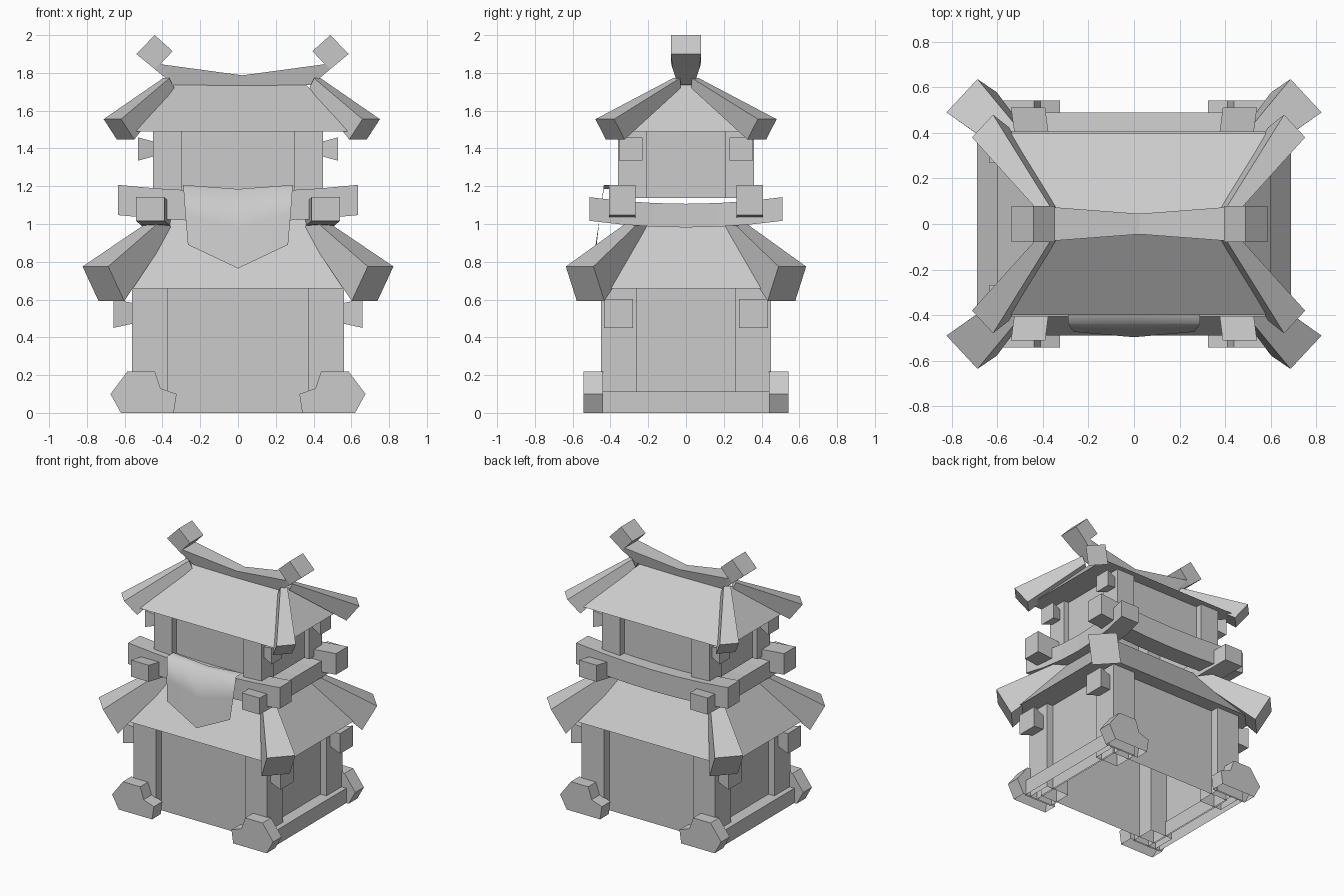
import bpy, bmesh
from mathutils import Vector

cube = bpy.data.objects.get("Cube")
if cube:
    bpy.data.objects.remove(cube)

grey = bpy.data.materials.new("plain_grey")
grey.use_nodes = True
COLOUR = (0.6, 0.6, 0.6, 1)
grey.diffuse_color = COLOUR
grey.node_tree.nodes["Principled BSDF"].inputs["Base Color"].default_value = COLOUR

SIDES = (-1, 1)
CORNERS = [(sx, sy) for sx in SIDES for sy in SIDES]


def finish(name, bm):
    bmesh.ops.recalc_face_normals(bm, faces=bm.faces)
    # Parts standing on the ground are open underneath
    under = [f for f in bm.faces if all(v.co.z < 0.001 for v in f.verts)]
    bmesh.ops.delete(bm, geom=under, context="FACES")
    mesh = bpy.data.meshes.new(name)
    bm.to_mesh(mesh)
    bm.free()
    mesh.materials.append(grey)
    obj = bpy.data.objects.new(name, mesh)
    bpy.context.collection.objects.link(obj)
    return obj


def loft(name, sections, capped=True):
    """Skin a row of closed cross-sections and cap both ends."""
    bm = bmesh.new()
    rings = [[bm.verts.new(p) for p in s] for s in sections]
    n = len(rings[0])
    for a, b in zip(rings, rings[1:]):
        for i in range(n):
            j = (i + 1) % n
            bm.faces.new((a[i], a[j], b[j], b[i]))
    if capped:
        bm.faces.new(rings[0])
        bm.faces.new(rings[-1])
    return finish(name, bm)


def rect(x, y, z):
    return [(-x, -y, z), (x, -y, z), (x, y, z), (-x, y, z)]


def box(name, x0, x1, y0, y1, z0, z1):
    return loft(name, [[(x0, y0, z), (x1, y0, z), (x1, y1, z), (x0, y1, z)]
                       for z in (z0, z1)])


def storey(name, x, y, z0, z1, post_x, post_y, wall_x, wall_y):
    """Recessed hollow walls with a square post on each corner."""
    loft(name + "_walls", [rect(wall_x, wall_y, z) for z in (z0, z1)],
         capped=False)
    for sx, sy in CORNERS:
        box(name + "_post", sx * post_x, sx * x, sy * post_y, sy * y, z0, z1)


def brackets(name, x0, x1, y, z, inner, outer):
    """Beam ends that flare outwards from the side posts."""
    for sx, sy in CORNERS:
        loft(name, [[(sx * x, sy * y + a * h, z + b * h)
                     for a, b in ((-1, -1), (1, -1), (1, 1), (-1, 1))]
                    for x, h in ((x0, inner), (x1, outer))])


def hip_beam(name, shift, start, end):
    """Flared beam; each end is (top centre, bottom centre, half width)."""
    for sx, sy in CORNERS:
        rings = []
        for top, bottom, w in (start, end):
            side = Vector((sx * w * 0.68, -sy * w * 0.73, 0))
            t = Vector((sx * top[0] + shift, sy * top[1], top[2]))
            b = Vector((sx * bottom[0] + shift, sy * bottom[1], bottom[2]))
            rings.append([t + side, t - side, b - side, b + side])
        loft(name, rings)


def sagging_beam(name, along_x, half, offset, width, bow, z, rise, height):
    """Beam whose ends curve upwards and bow sideways."""
    rings = []
    for i in range(-3, 4):
        t = i / 3
        s = t * t
        ring = []
        for a, b in ((-1, 0), (1, 0), (1, 1), (-1, 1)):
            across = offset + bow * s + a * width / 2
            p = (t * half, across) if along_x else (across, t * half)
            ring.append((*p, z + rise * s + b * height))
        rings.append(ring)
    loft(name, rings)


# Lower storey with its side sills and brackets
storey("lower_storey", 0.56, 0.45, 0, 0.658, 0.372, 0.26, 0.51, 0.385)
for sx in SIDES:
    box("side_sill", sx * 0.5, sx * 0.6, -0.45, 0.45, 0, 0.112)
brackets("lower_bracket", 0.56, 0.66, 0.357, 0.527, 0.055, 0.077)

# Carved corner feet
FOOT = [(0.62, 0), (0.675, 0.1), (0.585, 0.22), (0.44, 0.22),
        (0.41, 0.13), (0.325, 0.1), (0.34, 0)]
for sx, sy in CORNERS:
    loft("corner_foot", [[(sx * x, sy * y, z) for x, z in FOOT]
                         for y in (0.44, 0.543)])

# Lower roof and its hip beams
loft("lower_roof", [rect(0.69, 0.49, 0.658), rect(0.39, 0.21, 1.03)])
hip_beam("lower_hip_beam", 0, ((0.4, 0.235, 1.045), (0.375, 0.215, 0.965), 0.035),
         ((0.755, 0.563, 0.775), (0.67, 0.505, 0.592), 0.1))

# Balcony beams
for s in SIDES:
    sagging_beam("long_balcony_beam", True, 0.635, s * 0.337, 0.14, 0,
                 1.012, 0.035, 0.16)
    sagging_beam("short_balcony_beam", False, 0.512, s * 0.425, 0.15, s * 0.04,
                 0.982, 0.035, 0.125)

# Upper storey with its brackets
storey("upper_storey", 0.45, 0.36, 1.137, 1.49, 0.3, 0.21, 0.41, 0.31)
brackets("upper_bracket", 0.45, 0.53, 0.292, 1.397, 0.04, 0.062)

# Upper roof and its hip beams
loft("upper_roof", [rect(0.6, 0.4, 1.49), rect(0.36, 0.03, 1.737)])
hip_beam("upper_hip_beam", 0.02,
         ((0.4, 0.05, 1.772), (0.375, 0.045, 1.72), 0.025),
         ((0.685, 0.43, 1.555), (0.615, 0.375, 1.447), 0.068))

# Ridge: (top x, top z, bottom x, bottom z, top half width, bottom half width)
RIDGE_X = 0.024
HALF_RIDGE = [(0, 1.787, 0, 1.732, 0.045, 0.04),
              (0.435, 1.846, 0.365, 1.737, 0.078, 0.042),
              (0.37, 1.915, 0.465, 1.82, 0.08, 0.07),
              (0.465, 2.0, 0.562, 1.9, 0.08, 0.08)]
for s in SIDES:
    loft("ridge_beam", [[(RIDGE_X + s * tx, -tw, tz), (RIDGE_X + s * tx, tw, tz),
                         (RIDGE_X + s * bx, bw, bz), (RIDGE_X + s * bx, -bw, bz)]
                        for tx, tz, bx, bz, tw, bw in HALF_RIDGE])

# Cloth banner hung over the front beam
# Rows: (y at edge, y at middle, z at edge, z at middle, half width)
ROWS = [(-0.36, -0.36, 1.207, 1.185, 0.29), (-0.435, -0.435, 1.207, 1.185, 0.29),
        (-0.455, -0.465, 1.05, 0.98, 0.279), (-0.473, -0.497, 0.89, 0.765, 0.265)]
COLS = 4
bm = bmesh.new()
grid = []
for y_edge, y_mid, z_edge, z_mid, half in ROWS:
    row = []
    for i in range(COLS + 1):
        t = 2 * i / COLS - 1
        row.append(bm.verts.new((t * half, y_mid + (y_edge - y_mid) * abs(t),
                                 z_mid + (z_edge - z_mid) * abs(t))))
    grid.append(row)
for a, b in zip(grid, grid[1:]):
    for i in range(COLS):
        bm.faces.new((a[i], b[i], b[i + 1], a[i + 1]))
banner = finish("front_banner", bm)
for poly in banner.data.polygons:
    poly.use_smooth = True
